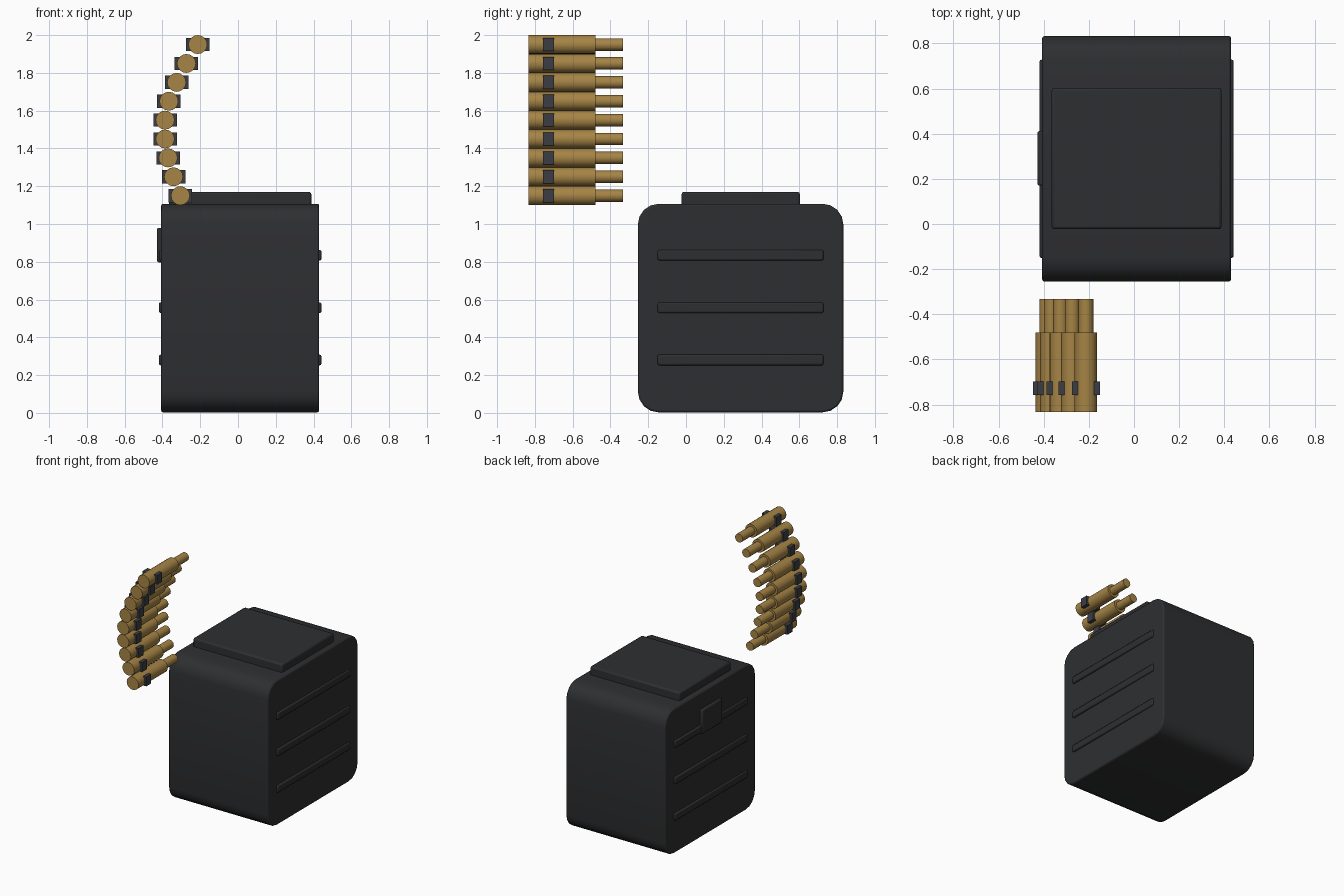
import bpy, bmesh, math

if "Cube" in bpy.data.objects:
    bpy.data.objects.remove(bpy.data.objects["Cube"])


def material(name, color):
    m = bpy.data.materials.new(name)
    m.diffuse_color = (*color, 1)
    m.use_nodes = True
    m.node_tree.nodes["Principled BSDF"].inputs["Base Color"].default_value = m.diffuse_color
    return m


DARK = material("dark_metal", (0.027, 0.028, 0.030))
STEEL = material("link_steel", (0.045, 0.048, 0.058))
BRASS = material("brass", (0.38, 0.23, 0.06))


def finish(bm, name, mat):
    mesh = bpy.data.meshes.new(name)
    bm.to_mesh(mesh)
    bm.free()
    mesh.materials.append(mat)
    ob = bpy.data.objects.new(name, mesh)
    bpy.context.collection.objects.link(ob)
    bpy.context.view_layer.objects.active = ob
    for o in bpy.context.selected_objects:
        o.select_set(False)
    ob.select_set(True)
    bpy.ops.object.shade_smooth_by_angle(angle=math.radians(35))
    return ob


def box(name, x, y, z, mat, bevel=0.0, x_round=0.0):
    """Box from min/max ranges; x_round rounds the edges that run along x."""
    bm = bmesh.new()
    bmesh.ops.create_cube(bm, size=1)
    for v in bm.verts:
        for i, (a, b) in enumerate((x, y, z)):
            v.co[i] = a if v.co[i] < 0 else b
    if x_round:
        edges = [e for e in bm.edges
                 if abs(e.verts[0].co.x - e.verts[1].co.x) > 0.01]
        bmesh.ops.bevel(bm, geom=edges, offset=x_round, segments=4,
                        profile=0.5, affect='EDGES')
    ob = finish(bm, name, mat)
    if bevel:
        mod = ob.modifiers.new("edge_bevel", 'BEVEL')
        mod.width = bevel
        mod.segments = 2
        mod.limit_method = 'ANGLE'
        mod.angle_limit = math.radians(40)
    return ob


def lathe(name, profile, centre, sides, mat):
    """Solid of revolution along y from (radius, y) points, capped."""
    bm = bmesh.new()
    rings = []
    for r, y in profile:
        rings.append([bm.verts.new((centre[0] + r * math.sin(2 * math.pi * k / sides), y,
                                    centre[1] + r * math.cos(2 * math.pi * k / sides)))
                      for k in range(sides)])
    for a, b in zip(rings, rings[1:]):
        for k in range(sides):
            n = (k + 1) % sides
            bm.faces.new((a[k], a[n], b[n], b[k]))
    bm.faces.new(rings[0])
    bm.faces.new(rings[-1])
    bmesh.ops.recalc_face_normals(bm, faces=bm.faces)
    return finish(bm, name, mat)


# Box body with large rounded profile, and its raised lid
box("box_body", (-0.407, 0.43), (-0.255, 0.833), (0.003, 1.107), DARK, 0.01, 0.11)
box("box_lid", (-0.365, 0.388), (-0.023, 0.603), (1.09, 1.17), DARK, 0.012)

# Three stiffening ribs on each side
for i, z in enumerate((0.28, 0.557, 0.835)):
    for side, x in (("right", (0.41, 0.442)), ("left", (-0.419, -0.387))):
        box(f"{side}_rib_{i + 1}", x, (-0.15, 0.728), (z - 0.028, z + 0.028), DARK, 0.009)

# Latch plate on the left side
box("latch", (-0.428, -0.39), (0.17, 0.412), (0.797, 0.98), DARK, 0.009)

# Curved belt of cartridges, bottom to top, each with its link
belt_x = (-0.305, -0.341, -0.37, -0.386, -0.386, -0.366, -0.325, -0.273, -0.213)
for i, x in enumerate(belt_x):
    z = 1.15 + 0.1 * i
    lathe(f"casing_{i + 1}", [(0.05, -0.833), (0.05, -0.48)], (x, z), 16, BRASS)
    lathe(f"bullet_{i + 1}", [(0.033, -0.49), (0.033, -0.333)], (x, z), 12, BRASS)
    box(f"link_{i + 1}", (x - 0.062, x + 0.062), (-0.758, -0.698), (z - 0.035, z + 0.035), STEEL)
